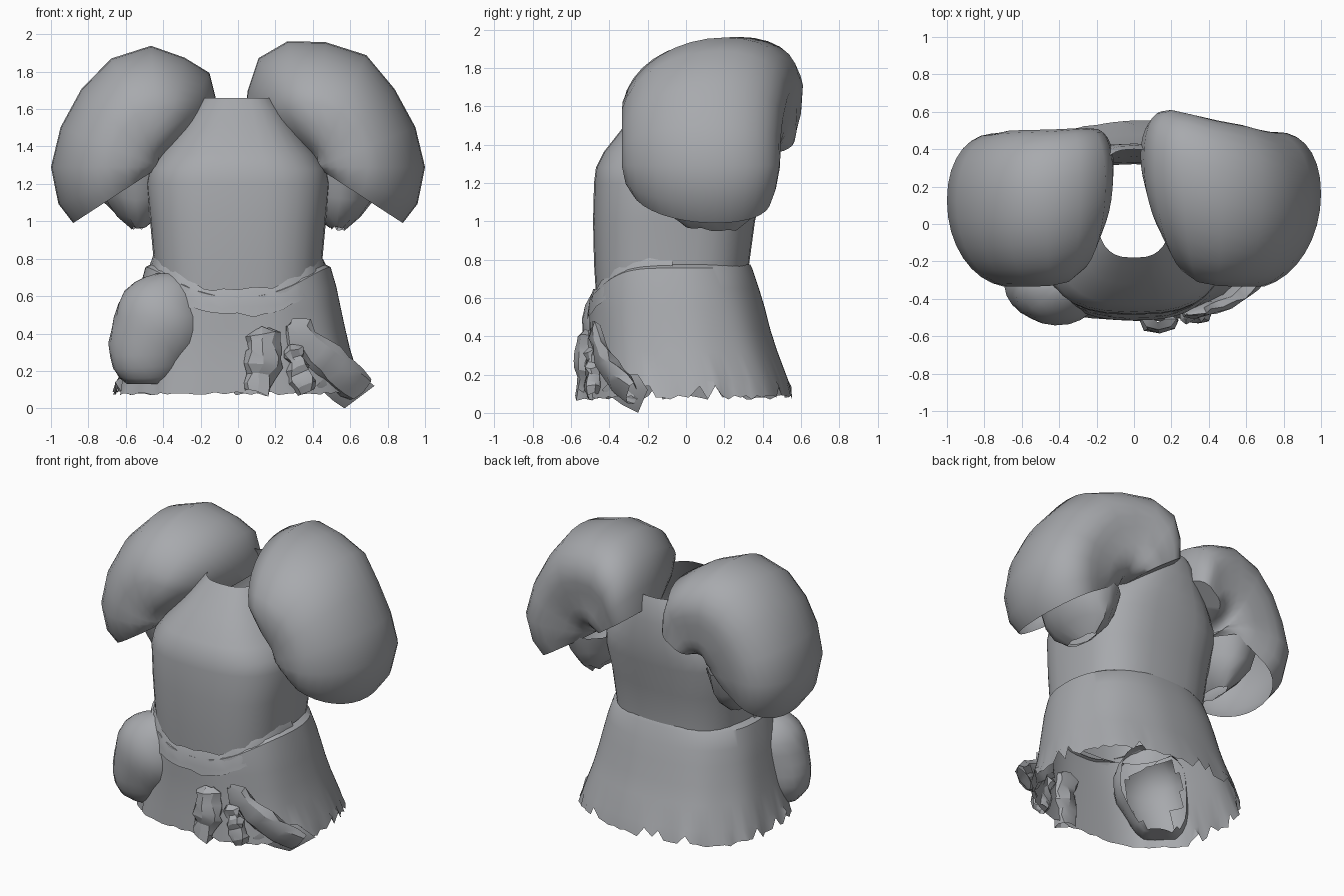
import bpy, bmesh, math, random
from mathutils import Vector

random.seed(4)
cube = bpy.data.objects.get("Cube")
if cube:
    bpy.data.objects.remove(cube)

grey = bpy.data.materials.new("cloth grey")
grey.use_nodes = True
GREY = (0.39, 0.40, 0.42, 1)
grey.diffuse_color = GREY
grey.node_tree.nodes["Principled BSDF"].inputs["Base Color"].default_value = GREY
POUCH = Vector((-.43, -.33, .42))
POUCH_SIZE = Vector((.255, .21, .32))


def finish(name, bm, angle=40):
    bmesh.ops.recalc_face_normals(bm, faces=bm.faces)
    mesh = bpy.data.meshes.new(name)
    bm.to_mesh(mesh)
    bm.free()
    obj = bpy.data.objects.new(name, mesh)
    bpy.context.collection.objects.link(obj)
    mesh.materials.append(grey)
    bpy.ops.object.select_all(action='DESELECT')
    obj.select_set(True)
    bpy.context.view_layer.objects.active = obj
    bpy.ops.object.shade_smooth_by_angle(angle=math.radians(angle))


def loft(bm, rings, cap_end=False, closed=True):
    rows = [[bm.verts.new(p) for p in ring] for ring in rings]
    n = len(rows[0])
    for a, b in zip(rows, rows[1:]):
        for i in range(n if closed else n - 1):
            j = (i + 1) % n
            bm.faces.new((a[i], a[j], b[j], b[i]))
    if cap_end:
        mid = bm.verts.new(sum((v.co for v in rows[-1]), Vector()) / n)
        for i in range(n):
            bm.faces.new((rows[-1][i], rows[-1][(i + 1) % n], mid))


def oval(t, power):
    c, s = math.cos(t), math.sin(t)
    return (math.copysign(abs(c) ** (2 / power), c),
            math.copysign(abs(s) ** (2 / power), s))


def level_ring(z, hx, front, back, n=32, power=2.8):
    pts = []
    for i in range(n):
        c, s = oval(math.tau * i / n, power)
        pts.append(Vector((hx * c, (front + back) / 2 + s * (back - front) / 2, z)))
    return pts


# Bodice, open at neck and waist
bm = bmesh.new()
loft(bm, [level_ring(*r) for r in (
    (0.62, .44, -.47, .32), (0.78, .45, -.48, .33), (1.0, .47, -.485, .36),
    (1.2, .49, -.48, .41), (1.28, .475, -.47, .42), (1.36, .42, -.43, .43),
    (1.5, .31, -.32, .43), (1.6, .245, -.235, .42), (1.66, .2, -.18, .40))])
finish("bodice", bm)

# Skirt, with a sagging front waistline, a torn hem and a gap behind the pouch
N = 96
bm = bmesh.new()
rings = []
for z, hx, front, back in ((.775, .455, -.48, .335), (.755, .495, -.50, .345),
                           (.65, .525, -.505, .38), (.55, .545, -.505, .41),
                           (.43, .57, -.505, .44), (.32, .595, -.505, .475),
                           (.17, .64, -.515, .53), (.10, .665, -.52, .55)):
    ring = level_ring(z, hx, front, back, N, 2.4)
    for i, p in enumerate(ring):
        t = math.tau * i / N
        facing = max(0, -math.sin(t)) ** 3
        if z > .5:
            p.z -= .17 * facing * (z - .5) / .27
        fold = .014 * math.sin(9 * t + 1) * (0.8 - z)
        p.x *= 1 + fold
        p.y *= 1 + fold
        if z < .12:
            tear = random.choice((0, .01, .02, .07)) if p.y > -.3 else random.uniform(0, .02)
            p.z += tear - .03
            p.x += random.uniform(-.015, .015)
    rings.append(ring)
loft(bm, rings)
hidden = []
for f in bm.faces:
    d = f.calc_center_median() - POUCH
    if sum((d[k] / POUCH_SIZE[k]) ** 2 for k in range(3)) < .6:
        hidden.append(f)
bmesh.ops.delete(bm, geom=hidden, context='FACES')
finish("skirt", bm)

# Crumpled seam along the front of the waist
bm = bmesh.new()
rows = []
for out, dz in ((0, .05), (.018, .0), (.024, -.05), (.03, -.09)):
    line = []
    for i in range(31):
        c, s = oval(math.pi * (1 + i / 30), 2.6)
        sag = .17 * max(0, -s) ** 3
        line.append(Vector(((.455 + out) * c, -.07 + (.415 + out) * s,
                            .755 - sag + dz + random.uniform(-.015, .015))))
    rows.append(line)
loft(bm, rows, closed=False)
finish("waist_seam", bm, 30)


# Puffed sleeves, swept around the armpit: flat against the body, round outside
def sleeve(name, side, rows, n=32):
    bm = bmesh.new()
    rings = []
    for deg, r0, r1, y0, y1, skew in rows:
        a = math.radians(deg)
        ring = []
        for i in range(n):
            t = math.tau * i / n
            c, s = oval(t, 2.1 if math.cos(t) > 0 else 3.0)
            r = (r0 + r1) / 2 + c * (r1 - r0) / 2
            ring.append(Vector((side * (.42 + r * math.cos(a)),
                                (y0 + y1) / 2 + s * (y1 - y0) / 2 + skew * max(0, c),
                                1.29 + r * math.sin(a))))
        rings.append(ring)
    loft(bm, rings, cap_end=True)
    finish(name, bm, 50)


base = ((-33, 0, .55, -.28, .43, .08), (-20, -.02, .575, -.315, .46, .08),
        (0, -.03, .58, -.335, .48, .09), (22, -.03, .57, -.335, .485, .07),
        (45, -.03, .59, -.335, .50, .06), (66, -.02, .655, -.335, .52, .08),
        (86, 0, .67, -.33, .54, .10), (103, .02, .69, -.31, .56, .14),
        (118, .04, .66, -.25, .58, .15), (132, .07, .55, -.13, .58, .12),
        (145, .1, .47, .04, .57, .06))
sleeve("left_sleeve", 1, base)
sleeve("right_sleeve", -1, [(d, a, b - (.02 if d > 60 else 0) - (.07 if d > 95 else 0),
                             y0, min(y1, .50), k * .6) for d, a, b, y0, y1, k in base])

# Torn lining hanging out of each sleeve
for side, name in ((1, "left_lining"), (-1, "right_lining")):
    bm = bmesh.new()
    rings = []
    for z, cx, rx, ry in ((1.25, .55, .22, .30), (1.12, .545, .18, .27),
                          (1.03, .535, .12, .22), (.96, .53, .04, .13)):
        rings.append([Vector((side * (cx + rx * math.cos(math.tau * i / 16)),
                              .13 + ry * math.sin(math.tau * i / 16),
                              z + random.uniform(-.012, .012))) for i in range(16)])
    loft(bm, rings)
    finish(name, bm)

# Pouch on the right hip, a bulge open towards the skirt
bm = bmesh.new()
bmesh.ops.create_uvsphere(bm, u_segments=24, v_segments=14, radius=1)
inner = [v for v in bm.verts if v.co.dot(Vector((.5, .85, 0))) > .5]
bmesh.ops.delete(bm, geom=inner, context='VERTS')
for v in bm.verts:
    lean = Vector((.05 * v.co.z, 0, 0))
    v.co = POUCH + v.co * POUCH_SIZE * (1 + .04 * math.sin(5 * v.co.z + 2 * v.co.x)) + lean
    v.co.z = max(.13, v.co.z)
    v.co.x += random.uniform(-.006, .006)
finish("hip_pouch", bm, 50)


# Crumpled rags on the front of the skirt
def rag(name, path, width, depth, seg=8, steps=9):
    bm = bmesh.new()
    pts = [Vector(p) for p in path]
    rings = []
    for k in range(steps):
        f = k / (steps - 1) * (len(pts) - 1)
        a = min(int(f), len(pts) - 2)
        centre = pts[a].lerp(pts[a + 1], f - a)
        along = (pts[a + 1] - pts[a]).normalized()
        across = along.cross(Vector((0, -1, 0))).normalized()
        out = across.cross(along)
        swell = random.uniform(.75, 1.15) * (.35 if k == 0 else 1)
        rings.append([centre + across * width * swell * math.cos(math.tau * i / seg)
                      + out * depth * swell * math.sin(math.tau * i / seg)
                      + Vector([random.uniform(-.012, .012) for _ in range(3)])
                      for i in range(seg)])
    loft(bm, rings)
    finish(name, bm, 25)


rag("hanging_rag", ((.13, -.50, .43), (.14, -.52, .28), (.10, -.53, .08)), .095, .06)
rag("diagonal_rag", ((.27, -.48, .45), (.41, -.45, .32), (.54, -.38, .2), (.65, -.28, .1)), .085, .04)
rag("short_rag", ((.28, -.49, .34), (.32, -.49, .22), (.36, -.48, .09)), .06, .04)

# Trailing corner of the hem on the left
bm = bmesh.new()
corner = [bm.verts.new(p) for p in ((.42, -.44, .12), (.50, -.36, .2), (.63, -.25, .2),
                                    (.73, -.2, .12), (.57, -.25, 0), (.51, -.33, .04))]
hub = bm.verts.new((.58, -.31, .13))
for i in range(6):
    bm.faces.new((corner[i], corner[(i + 1) % 6], hub))
finish("hem_corner", bm)
